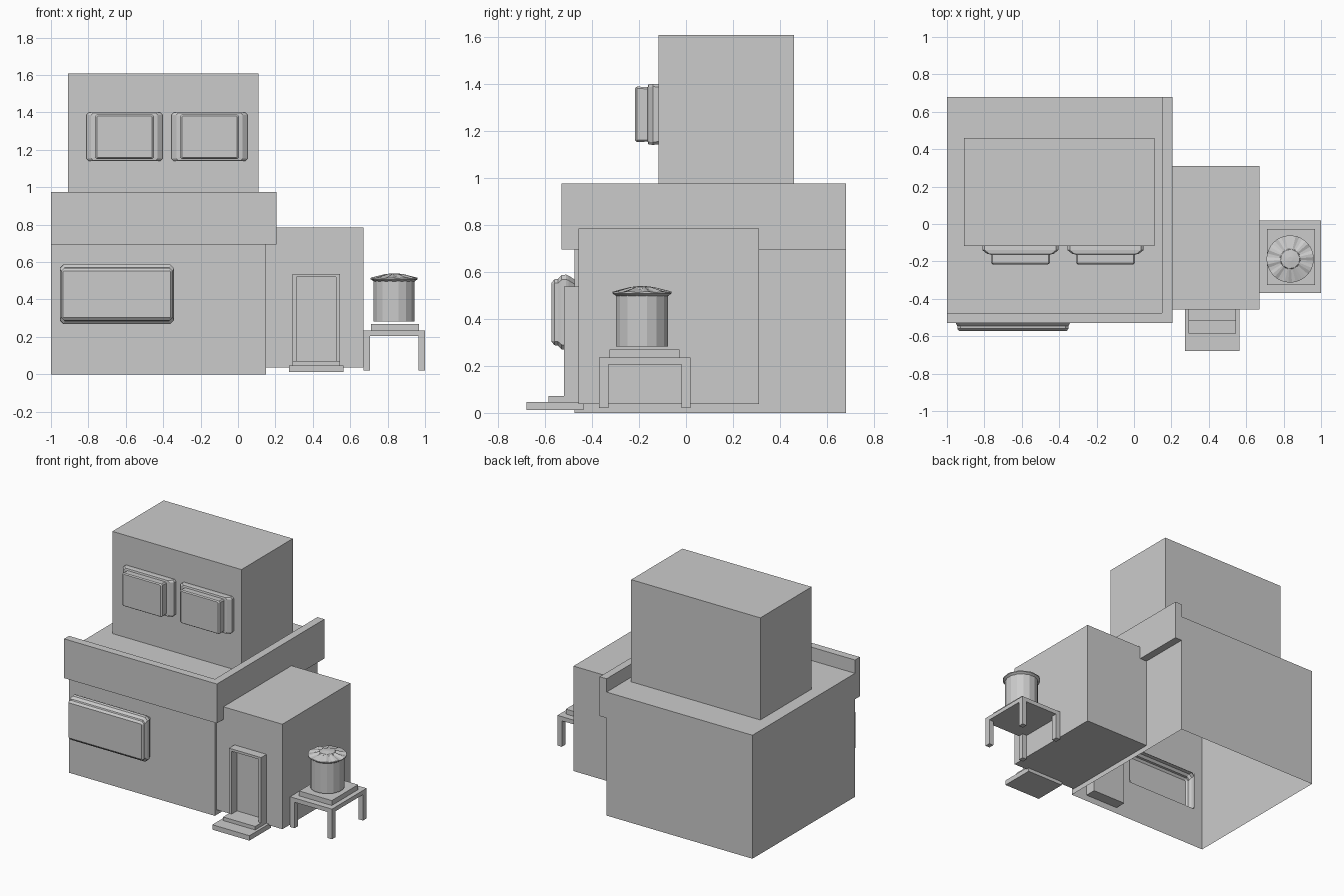
import bpy, bmesh, math
from mathutils import Vector

default = bpy.data.objects.get("Cube")
if default:
    bpy.data.objects.remove(default, do_unlink=True)

grey = bpy.data.materials.new("plaster_grey")
grey.use_nodes = True
colour = (0.6, 0.6, 0.6, 1)
grey.diffuse_color = colour
grey.node_tree.nodes["Principled BSDF"].inputs["Base Color"].default_value = colour


def finish(name, bm, recalc=True):
    if recalc:
        bmesh.ops.recalc_face_normals(bm, faces=bm.faces)
    mesh = bpy.data.meshes.new(name)
    bm.to_mesh(mesh)
    bm.free()
    mesh.materials.append(grey)
    obj = bpy.data.objects.new(name, mesh)
    bpy.context.collection.objects.link(obj)
    return obj


def add_box(bm, x, y, z):
    verts = bmesh.ops.create_cube(bm, size=1)["verts"]
    for v in verts:
        v.co = Vector([(a + b) / 2 + (b - a) * c for (a, b), c in zip((x, y, z), v.co)])


def box(name, x, y, z):
    bm = bmesh.new()
    add_box(bm, x, y, z)
    return finish(name, bm)


def loft(bm, loops, cap_start=False, cap_end=True):
    rings = [[bm.verts.new(p) for p in loop] for loop in loops]
    for a, b in zip(rings, rings[1:]):
        n = len(a)
        for i in range(n):
            bm.faces.new((a[i], a[(i + 1) % n], b[(i + 1) % n], b[i]))
    if cap_start:
        bm.faces.new(rings[0])
    if cap_end:
        bm.faces.new(rings[-1])


def window(name, x, z, steps):
    """Stepped bay window; each step is (y, x inset, z inset, corner cut)."""
    bm = bmesh.new()
    cx, cz = sum(x) / 2, sum(z) / 2
    loops = []
    for y, ix, iz, c in steps:
        w, h = (x[1] - x[0]) / 2 - ix, (z[1] - z[0]) / 2 - iz
        corners = [(w, h - c), (w - c, h), (c - w, h), (-w, h - c),
                   (-w, c - h), (c - w, -h), (w - c, -h), (w, c - h)]
        loops.append([(cx + px, y, cz + pz) for px, pz in corners])
    loft(bm, loops)
    # Open at the wall, so orient by the front pane
    bmesh.ops.recalc_face_normals(bm, faces=bm.faces)
    pane = max(bm.faces, key=lambda f: abs(f.normal.y) * f.calc_area())
    if pane.normal.y > 0:
        bmesh.ops.reverse_faces(bm, faces=bm.faces)
    return finish(name, bm, False)


# Ground floor shell: open below, window hole and recessed doorway in front
WALL = -0.475
bm = bmesh.new()
add_box(bm, (-1, 0.15), (WALL, 0.68), (0, 0.88))
bmesh.ops.delete(bm, geom=[f for f in bm.faces if f.normal.z < -0.5], context="FACES")
door_x, door_z = (-0.245, 0.02), (0.045, 0.56)
win_x, win_z = (-0.93, -0.36), (0.29, 0.565)


def front_faces():
    return [f for f in bm.faces if f.normal.y < -0.5]


def cell(x, z):
    found = []
    for f in front_faces():
        c = f.calc_center_median()
        if x[0] < c.x < x[1] and z[0] < c.z < z[1]:
            found.append(f)
    return found


for axis, cuts in ((0, door_x + win_x), (2, door_z + win_z)):
    for cut in cuts:
        co, no = Vector(), Vector()
        co[axis], no[axis] = cut, 1
        faces = front_faces()
        edges = {e for f in faces for e in f.edges}
        bmesh.ops.bisect_plane(bm, geom=faces + list(edges), plane_co=co, plane_no=no)
bmesh.ops.delete(bm, geom=cell(win_x, win_z), context="FACES")
pushed = bmesh.ops.extrude_face_region(bm, geom=cell(door_x, door_z))["geom"]
moved = [g for g in pushed if isinstance(g, bmesh.types.BMVert)]
old_door = cell(door_x, door_z)
bmesh.ops.translate(bm, verts=moved, vec=(0, 0.08, 0))
old_door = [f for f in old_door if abs(f.calc_center_median().y - WALL) < 0.001]
if old_door:
    bmesh.ops.delete(bm, geom=old_door, context="FACES")
finish("ground_floor", bm, False)

# Parapet along the front and right side
box("front_parapet", (-1, 0.205), (-0.53, WALL), (0.695, 0.975))
box("side_parapet", (0.15, 0.205), (WALL, 0.68), (0.695, 0.975))

# Upper floor and its pair of windows
box("upper_floor", (-0.908, 0.11), (-0.118, 0.46), (0.88, 1.608))
for side, left in (("right", -0.81), ("left", -0.355)):
    window(side + "_upper_window", (left, left + 0.405), (1.14, 1.4),
           [(-0.118, 0, 0.002, 0.012), (-0.14, 0, 0, 0.012), (-0.16, 0.025, 0.002, 0.012),
            (-0.163, 0.045, 0.014, 0.008), (-0.208, 0.045, 0.012, 0.008),
            (-0.216, 0.055, 0.018, 0.006)])

# Shop window
window("shop_window", (-0.953, -0.342), (0.268, 0.588),
       [(WALL, 0.02, 0.02, 0.02), (-0.5, 0.004, 0.004, 0.02), (-0.51, 0, 0, 0.02),
        (-0.53, 0, 0.002, 0.02), (-0.545, 0.008, 0.018, 0.018),
        (-0.56, 0.008, 0.02, 0.015), (-0.572, 0.018, 0.035, 0.005)])

# Side annex with door frame and steps
box("annex", (0.15, 0.67), (-0.457, 0.31), (0.037, 0.785))
bm = bmesh.new()
for x in ((0.292, 0.312), (0.525, 0.545)):
    add_box(bm, x, (-0.518, -0.457), (0.07, 0.52))
add_box(bm, (0.292, 0.545), (-0.518, -0.457), (0.52, 0.537))
finish("door_frame", bm)
box("upper_step", (0.292, 0.545), (-0.585, -0.457), (0.045, 0.072))
box("lower_step", (0.272, 0.565), (-0.678, -0.435), (0.012, 0.047))

# Tank stand
bm = bmesh.new()
add_box(bm, (0.67, 1), (-0.37, 0.02), (0.205, 0.235))
for x in ((0.67, 0.705), (0.965, 1)):
    for y in ((-0.37, -0.33), (-0.02, 0.02)):
        add_box(bm, x, y, (0.02, 0.205))
finish("tank_stand", bm)
box("tank_plinth", (0.71, 0.967), (-0.325, -0.028), (0.235, 0.27))


# Water tank with a ribbed lid
def ring(radius, z, count, ridge=0):
    loop = []
    for i in range(count):
        a = math.tau * (i + 0.5) / count
        lift = ridge if i % 4 < 2 else 0
        loop.append((0.835 + radius * math.cos(a), -0.187 + radius * math.sin(a), z + lift))
    return loop


bm = bmesh.new()
loft(bm, [ring(0.112, 0.283, 16), ring(0.112, 0.505, 16)], cap_start=True)
finish("water_tank", bm)
bm = bmesh.new()
loft(bm, [ring(0.11, 0.497, 40), ring(0.126, 0.508, 40), ring(0.126, 0.513, 40, 0.003),
          ring(0.055, 0.526, 40, 0.008), ring(0.05, 0.535, 40), ring(0.012, 0.54, 40)],
     cap_start=True)
finish("tank_lid", bm)
